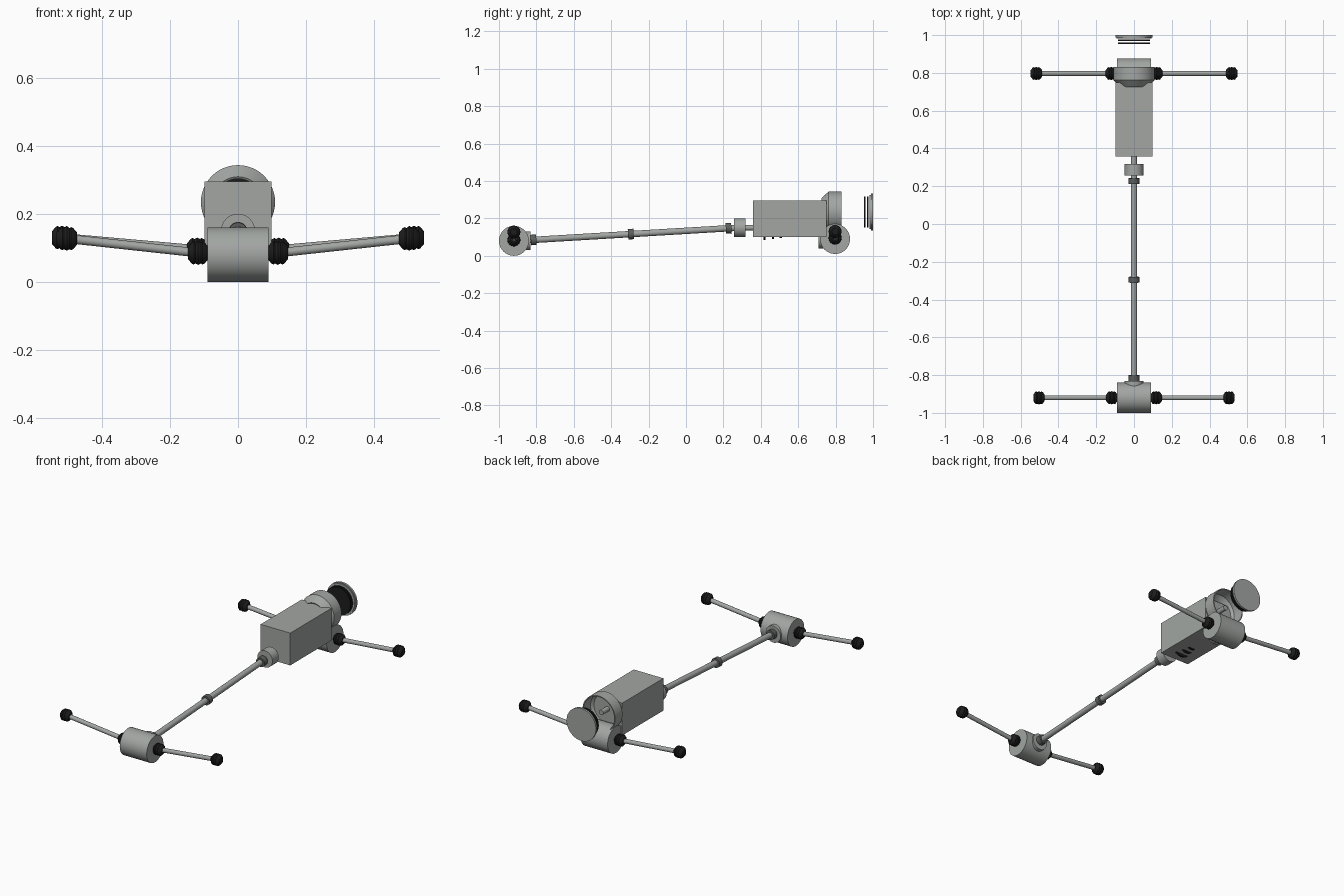
import bpy, bmesh, math
from mathutils import Vector

cube = bpy.data.objects.get("Cube")
if cube:
    bpy.data.objects.remove(cube)


def material(name, colour):
    m = bpy.data.materials.new(name)
    m.use_nodes = True
    m.diffuse_color = (*colour, 1)
    bsdf = next(n for n in m.node_tree.nodes if n.type == "BSDF_PRINCIPLED")
    bsdf.inputs["Base Color"].default_value = (*colour, 1)
    return m


METAL = material("grey metal", (0.36, 0.38, 0.365))
DARK = material("dark steel", (0.11, 0.115, 0.11))
RUBBER = material("black rubber", (0.012, 0.012, 0.012))


def finish(name, bm, mat, smooth=True):
    bmesh.ops.recalc_face_normals(bm, faces=bm.faces[:])
    mesh = bpy.data.meshes.new(name)
    bm.to_mesh(mesh)
    bm.free()
    mesh.materials.append(mat)
    ob = bpy.data.objects.new(name, mesh)
    bpy.context.collection.objects.link(ob)
    if smooth:
        bpy.ops.object.select_all(action="DESELECT")
        bpy.context.view_layer.objects.active = ob
        ob.select_set(True)
        bpy.ops.object.shade_smooth_by_angle(angle=math.radians(30))
    return ob


def lathe(name, origin, axis, profile, mat, sides=32, closed=False):
    """Spin (distance along axis, radius) points; closed makes a hollow shell."""
    bm = bmesh.new()
    turn = Vector((0, 0, 1)).rotation_difference(Vector(axis).normalized())
    rings = []
    for d, r in profile:
        ring = []
        for i in range(sides):
            a = math.tau * i / sides
            p = Vector((r * math.cos(a), r * math.sin(a), d))
            ring.append(bm.verts.new(turn @ p + Vector(origin)))
        rings.append(ring)
    pairs = list(zip(rings, rings[1:]))
    if closed:
        pairs.append((rings[-1], rings[0]))
    else:
        bm.faces.new(rings[0])
        bm.faces.new(rings[-1])
    for a, b in pairs:
        for i in range(sides):
            j = (i + 1) % sides
            bm.faces.new((a[i], a[j], b[j], b[i]))
    return finish(name, bm, mat)


def rod(name, start, end, radius, mat=METAL, sides=32):
    axis = Vector(end) - Vector(start)
    return lathe(name, start, axis, [(0, radius), (axis.length, radius)], mat, sides)


def box(name, low, high, mat):
    bm = bmesh.new()
    bmesh.ops.create_cube(bm, size=1)
    for v in bm.verts:
        v.co = [lo + (c + 0.5) * (hi - lo) for c, lo, hi in zip(v.co, low, high)]
    return finish(name, bm, mat, smooth=False)


# Ribbed rubber boot profile
BOOT = [(-0.03, 0.018), (-0.019, 0.031), (-0.013, 0.034), (-0.008, 0.031),
        (0, 0.035), (0.008, 0.031), (0.013, 0.034), (0.019, 0.031), (0.03, 0.018)]


def axle(prefix, y, z, inner, outer, neck_front, neck_back):
    """Differential with its neck, half shafts and boots."""
    rod(prefix + "_differential", (-0.09, y, z), (0.09, y, z), 0.08, sides=48)
    rod(prefix + "_differential_neck", (0, neck_front, z), (0, neck_back, z), 0.05)
    for side, s in (("left", 1), ("right", -1)):
        a = Vector((s * inner[0], y, inner[1]))
        b = Vector((s * outer[0], y, outer[1]))
        rod(f"{prefix}_{side}_half_shaft", a, b, 0.013, sides=20)
        rod(f"{prefix}_{side}_output_stub", (s * 0.08, y, a.z), a, 0.015, sides=20)
        for part, p in (("inner", a), ("outer", b)):
            lathe(f"{prefix}_{side}_{part}_boot", p, (s, 0, 0), BOOT, RUBBER, 16)


axle("front", -0.92, 0.08, (0.117, 0.085), (0.503, 0.127), -0.87, -0.832)
axle("rear", 0.797, 0.09, (0.12, 0.095), (0.517, 0.13), 0.708, 0.75)

# Propeller shaft with its joints and centre bearing
start, end = Vector((0, -0.85, 0.083)), Vector((0, 0.26, 0.149))
rod("propeller_shaft", start, end, 0.017)
slope = (end - start).normalized()
for name, y in (("front_joint", -0.815), ("centre_bearing", -0.295), ("rear_joint", 0.228)):
    p = start + slope * ((y - start.y) / slope.y)
    rod(name, p - slope * 0.015, p + slope * 0.015, 0.028, DARK)

# Gearbox output collar and shaft
rod("output_collar", (0, 0.257, 0.15), (0, 0.317, 0.15), 0.05)
rod("output_shaft", (0, 0.24, 0.15), (0, 0.4, 0.15), 0.015)

# Gearbox casing, with gears showing through the underside
box("gearbox_casing", (-0.099, 0.357, 0.1), (0.099, 0.75, 0.295), METAL)
for i, (y, r) in enumerate(((0.42, 0.065), (0.465, 0.06), (0.507, 0.056))):
    rod(f"gear_{i + 1}", (0, y - 0.006, 0.15), (0, y + 0.006, 0.15), r, RUBBER)

# Open bell housing and input shaft
HUB = 0.234
lathe("bell_housing", (0, 0, HUB), (0, 1, 0),
      [(0.725, 0.075), (0.762, 0.109), (0.832, 0.109),
       (0.832, 0.103), (0.764, 0.103), (0.729, 0.069)], METAL, 48, closed=True)
rod("input_shaft", (0, 0.74, HUB), (0, 0.81, HUB), 0.015)

# Clutch discs and stepped flywheel
for name, y in (("clutch_disc", 0.952), ("pressure_plate", 0.968)):
    rod(name, (0, y, HUB), (0, y + 0.008, HUB), 0.084, RUBBER, 48)
lathe("flywheel", (0, 0, HUB), (0, 1, 0),
      [(0.982, 0.092), (0.988, 0.092), (0.988, 0.098), (1.0, 0.098)], METAL, 48)
